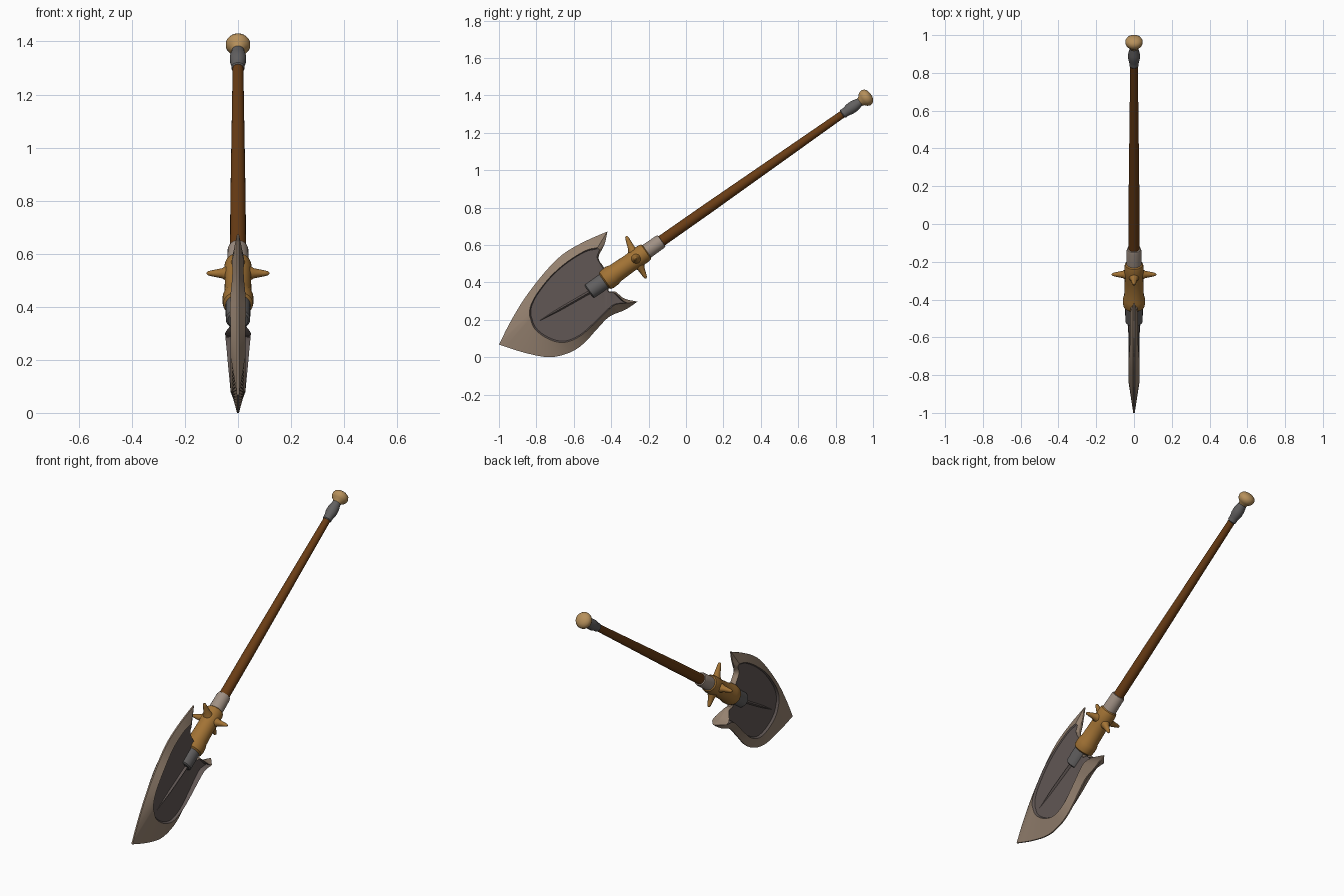
import bpy, bmesh, math
from mathutils import Vector

if "Cube" in bpy.data.objects:
    bpy.data.objects.remove(bpy.data.objects["Cube"])

def mat(name, *c):
    m = bpy.data.materials.new(name)
    m.diffuse_color = (*c, 1)
    m.use_nodes = True
    m.node_tree.nodes["Principled BSDF"].inputs["Base Color"].default_value = m.diffuse_color
    return m

RIM = mat("pale blade steel", .30, .22, .16)
PANEL = mat("dark blade steel", .12, .096, .09)
GREY = mat("grey iron", .122, .117, .117)
RING = mat("light ferrule metal", .35, .28, .23)
WOOD = mat("brown wood", .141, .045, .007)
GOLD = mat("bronze", .36, .17, .035)
TAN = mat("tan pommel", .47, .28, .105)

# Shaft axis: tilted 35 degrees in the yz plane
ANG = math.radians(35)
ORIGIN = Vector((0, -.136, .618))
U = Vector((0, math.cos(ANG), math.sin(ANG)))
V = Vector((0, -math.sin(ANG), math.cos(ANG)))

def finish(name, bm, mats, angle=35):
    bmesh.ops.recalc_face_normals(bm, faces=bm.faces[:])
    me = bpy.data.meshes.new(name)
    bm.to_mesh(me)
    bm.free()
    for m in mats:
        me.materials.append(m)
    me.shade_smooth()
    me.set_sharp_from_angle(angle=math.radians(angle))
    ob = bpy.data.objects.new(name, me)
    bpy.context.collection.objects.link(ob)
    return ob

def lathe(name, profile, material, start=ORIGIN, axis=U, segs=24, squash=1):
    """Revolve (distance, radius) pairs around an axis."""
    axis = axis.normalized()
    a = Vector((1, 0, 0)) if abs(axis.x) < .9 else Vector((0, 0, 1))
    b = axis.cross(a)
    bm = bmesh.new()
    rings = []
    for d, r in profile:
        rings.append([bm.verts.new(start + axis * d + a * (r * math.cos(t)) + b * (r * squash * math.sin(t)))
                      for t in (2 * math.pi * i / segs for i in range(segs))])
    for p, q in zip(rings, rings[1:]):
        for i in range(segs):
            j = (i + 1) % segs
            bm.faces.new((p[i], p[j], q[j], q[i]))
    bm.faces.new(rings[0])
    bm.faces.new(rings[-1])
    return finish(name, bm, [material])

# Handle parts
lathe("shaft", [(-.05, .030), (.3, .029), (.8, .024), (1.21, .020)], WOOD)
lathe("lower_ferrule", [(-.12, .041), (-.005, .039), (.006, .036), (.008, .028)], RING)
lathe("socket", [(-.37, .046), (-.362, .056), (-.345, .059), (-.315, .058), (-.295, .052), (-.2, .049),
                 (-.15, .052), (-.11, .051), (-.095, .047), (-.088, .038)], GOLD)
lathe("blade_sleeve", [(-.468, .038), (-.462, .046), (-.35, .047)], GREY)
lathe("upper_ferrule", [(1.185, .021), (1.19, .025), (1.205, .025), (1.215, .026), (1.235, .031),
                        (1.265, .031), (1.295, .024), (1.315, .023)], GREY)
lathe("pommel", [(1.295, .021), (1.31, .027), (1.322, .040), (1.335, .046), (1.348, .046),
                 (1.36, .040), (1.369, .026), (1.373, .008)], TAN)

# Four spikes around the socket
hub = ORIGIN + U * -.16
for i, (d, length) in enumerate([(Vector((1, 0, 0)), .118), (Vector((-1, 0, 0)), .118),
                                 (V + U * .2, .132), (-V - U * .14, .118)]):
    lathe(f"spike_{i + 1}", [(.03, .030), (.05, .025), (.06, .019), (length - .018, .011),
                             (length - .005, .008), (length, .003)], GOLD, hub, d, 12)

# Raised midrib on both sides of the blade
rib_start, rib_end = Vector((0, -.45, .385)), Vector((0, -.80, .185))
lathe("midrib", [(0, .030), (.25, .026), ((rib_end - rib_start).length, .015)], PANEL,
      rib_start, rib_end - rib_start, 8, .4)

# Blade: edge point (y, z) paired with panel border point (y, z)
PAIRS = [
    (-1.0, .067, -.837, .222), (-.944, .179, -.832, .27), (-.864, .313, -.80, .335),
    (-.757, .452, -.725, .431), (-.66, .549, -.634, .511), (-.543, .618, -.537, .57),
    (-.42, .672, -.473, .586), (-.436, .602, -.463, .57), (-.468, .533, -.475, .533),
    (-.441, .484, -.448, .482), (-.40, .42, -.407, .418), (-.415, .356, -.42, .352),
    (-.377, .35, -.38, .343), (-.329, .313, -.34, .304), (-.259, .297, -.313, .289),
    (-.324, .254, -.377, .281), (-.409, .217, -.43, .238), (-.473, .153, -.495, .174),
    (-.548, .072, -.57, .11), (-.623, .024, -.655, .078), (-.73, .0, -.74, .099),
    (-.864, .024, -.81, .153)]
CORNERS = (0, 6, 14)

def ridge(i, p):
    if 7 <= i <= 12:
        return .018
    if 4 <= i <= 6:
        return .022
    if i >= 13:
        return .028 + .019 * min(1, max(0, (p[2] + .6) / .22))
    return .029

ctrl = [Vector((*p, ridge(i, p))) for i, p in enumerate(PAIRS)]
n, STEPS = len(ctrl), 4
pts = []
for i in range(n):                       # smooth curve with kept corners
    j = (i + 1) % n
    p1, p2 = ctrl[i], ctrl[j]
    m1 = p2 - p1 if i in CORNERS else (p2 - ctrl[i - 1]) / 2
    m2 = p2 - p1 if j in CORNERS else (ctrl[(j + 1) % n] - p1) / 2
    for k in range(STEPS):
        t = k / STEPS
        pts.append(p1 * (2*t**3 - 3*t*t + 1) + m1 * (t**3 - 2*t*t + t)
                   + p2 * (3*t*t - 2*t**3) + m2 * (t**3 - t*t))

bm = bmesh.new()
N = len(pts)
edge = {}
for s in (1, -1):
    outer = [bm.verts.new((s * .004, p[0], max(0, p[1]))) for p in pts]
    inner = [bm.verts.new((s * p[4], p[2], p[3])) for p in pts]
    floor = [bm.verts.new((s * .016, p[2] + (-.6 - p[2]) * .03, p[3] + (.33 - p[3]) * .03)) for p in pts]
    edge[s] = outer
    for a, b, mi in ((outer, inner, 0), (inner, floor, 1)):
        for i in range(N):
            j = (i + 1) % N
            bm.faces.new((a[i], a[j], b[j], b[i])).material_index = mi
    bm.faces.new(floor).material_index = 1
for i in range(N):
    j = (i + 1) % N
    bm.faces.new((edge[1][i], edge[1][j], edge[-1][j], edge[-1][i]))
bmesh.ops.triangulate(bm, faces=[f for f in bm.faces if len(f.verts) > 4])
finish("blade", bm, [RIM, PANEL], 25)
